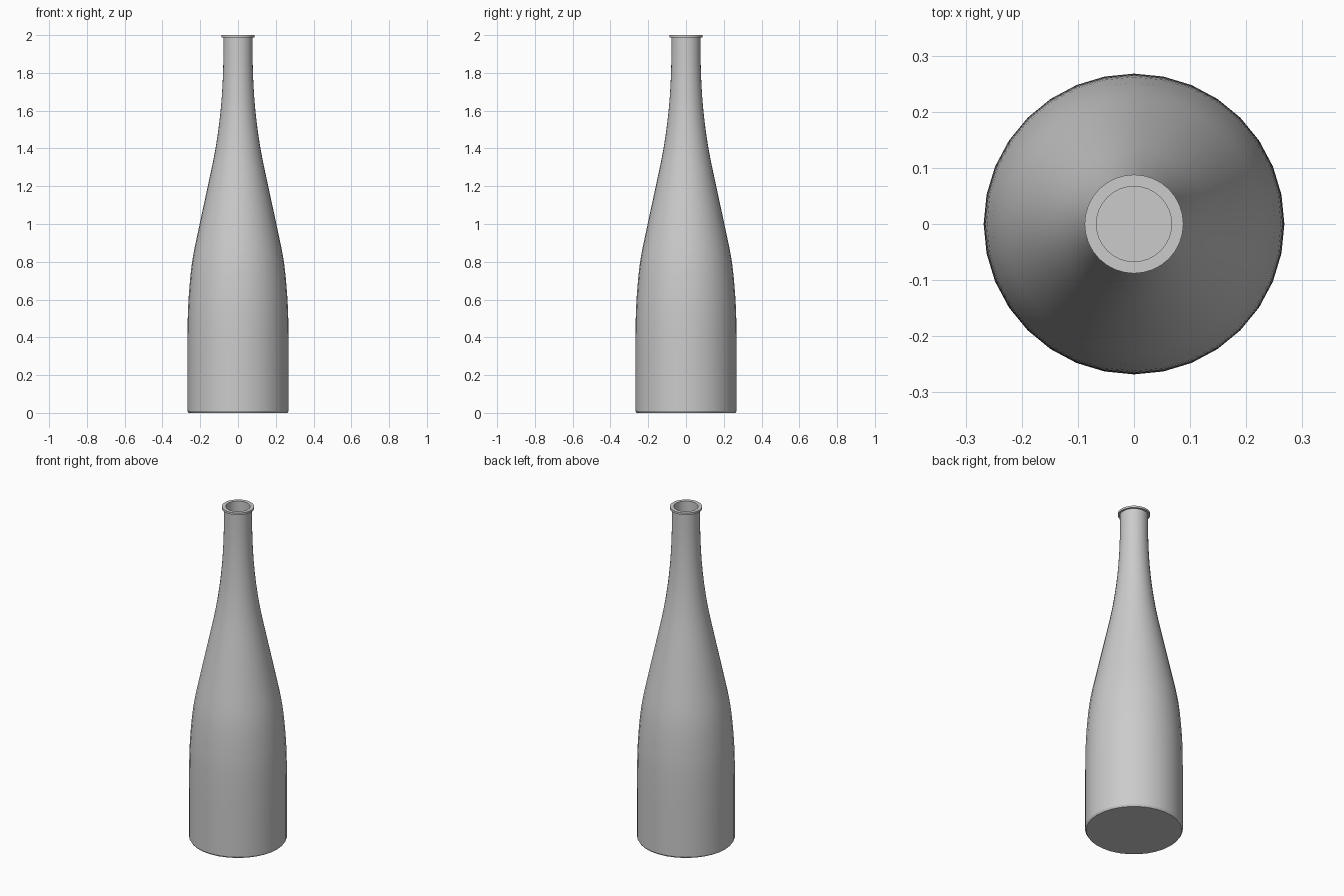
import bpy, bmesh, math
from mathutils import Matrix, Vector

cube = bpy.data.objects.get("Cube")
if cube:
    bpy.data.objects.remove(cube, do_unlink=True)

SEGMENTS = 32
WALL = 0.01

grey = bpy.data.materials.new("light_grey_glass")
grey.use_nodes = True
COLOUR = (0.6, 0.6, 0.6, 1.0)
grey.diffuse_color = COLOUR
grey.node_tree.nodes["Principled BSDF"].inputs["Base Color"].default_value = COLOUR


def smooth_curve(points, steps=3):
    """Catmull-Rom curve through (radius, height) points."""
    pts = [Vector(p) for p in points]
    pts = [pts[0]] + pts + [pts[-1]]
    out = []
    for a, b, c, d in zip(pts, pts[1:], pts[2:], pts[3:]):
        for i in range(steps):
            t = i / steps
            out.append(0.5 * (2 * b + (c - a) * t + (2 * a - 5 * b + 4 * c - d) * t ** 2
                              + (3 * b - a - 3 * c + d) * t ** 3))
    return [tuple(p) for p in out] + [tuple(pts[-1])]


def lathe(name, profile, closed=False):
    """Revolve a (radius, height) profile around z."""
    bm = bmesh.new()
    verts = [bm.verts.new((r, 0, z)) for r, z in profile]
    edges = [bm.edges.new(pair) for pair in zip(verts, verts[1:])]
    if closed:
        edges.append(bm.edges.new((verts[-1], verts[0])))
    bmesh.ops.spin(bm, geom=verts + edges, cent=(0, 0, 0), axis=(0, 0, 1),
                   angle=math.tau, steps=SEGMENTS, use_merge=False)
    bmesh.ops.remove_doubles(bm, verts=bm.verts, dist=0.0005)
    bmesh.ops.recalc_face_normals(bm, faces=bm.faces)
    mesh = bpy.data.meshes.new(name)
    bm.to_mesh(mesh)
    bm.free()
    mesh.materials.append(grey)
    obj = bpy.data.objects.new(name, mesh)
    bpy.context.collection.objects.link(obj)
    bpy.ops.object.select_all(action="DESELECT")
    obj.select_set(True)
    bpy.context.view_layer.objects.active = obj
    bpy.ops.object.shade_smooth_by_angle(angle=math.radians(30))
    return obj


# Body: straight base, long tapering shoulder, narrow neck
side = smooth_curve([(0.268, 0.3), (0.267, 0.45), (0.262, 0.6), (0.243, 0.8),
                     (0.203, 1.0), (0.16, 1.2), (0.119, 1.4), (0.092, 1.6),
                     (0.079, 1.8), (0.077, 1.99)])
outer = [(0, 0), (0.262, 0), (0.268, 0.01)] + side
inner = [(r - WALL, z) for r, z in reversed(side)]
lathe("bottle_body", outer + inner + [(0.258, 0.02), (0, 0.02)])

# Flat collar around the mouth
lathe("mouth_rim", [(0.067, 1.988), (0.088, 1.988), (0.088, 2.0), (0.067, 2.0)], closed=True)
